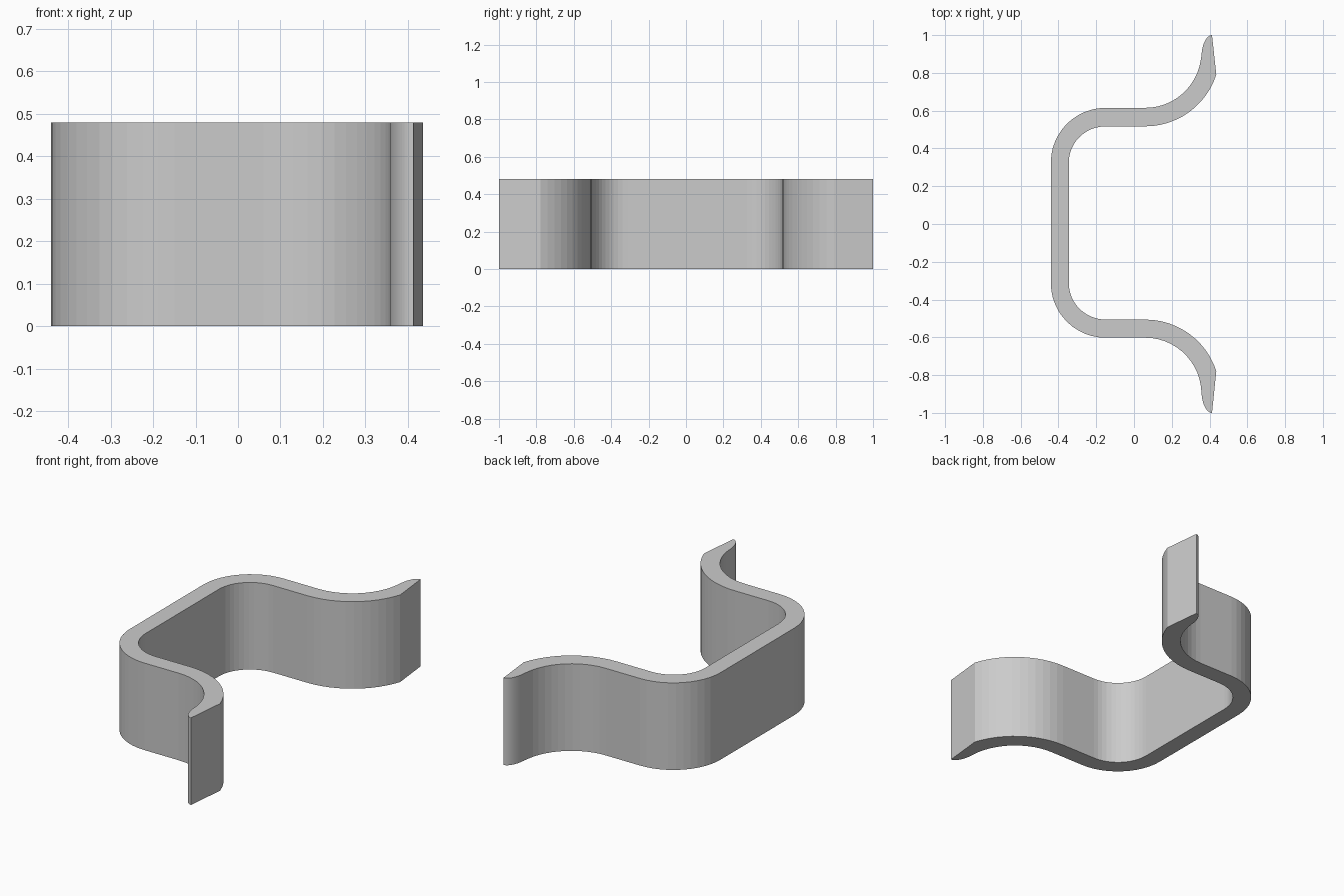
import bpy, bmesh
from math import cos, sin, radians

cube = bpy.data.objects.get("Cube")
if cube:
    bpy.data.objects.remove(cube, do_unlink=True)

HEIGHT = 0.48
STEPS = 12

grey = bpy.data.materials.new("plain grey")
grey.use_nodes = True
grey.diffuse_color = (0.6, 0.6, 0.6, 1)
grey.node_tree.nodes["Principled BSDF"].inputs["Base Color"].default_value = (0.6, 0.6, 0.6, 1)


def arc(cx, cy, rx, ry, start, end):
    angles = [radians(start + (end - start) * i / STEPS) for i in range(STEPS + 1)]
    return [(cx + rx * cos(a), cy + ry * sin(a)) for a in angles]


def half_profile(outer, inner):
    """Outer and inner edges of one arm, from the back plate to the flared tip."""
    bend_y = outer - 0.288
    flare_y = outer + 0.298
    outside = arc(-0.15, bend_y, 0.29, 0.288, 180, 90)
    outside += arc(0.06, flare_y, 0.297, 0.298, -90, -8)
    # Rounded nose ending in the sharp tip
    outside += arc(0.413, 0.88, 0.056, 0.12, 175, 90)
    inside = arc(-0.15, bend_y, 0.195, inner - bend_y, 180, 90)
    inside += arc(0.06, flare_y, 0.395, flare_y - inner, -90, -18)
    return outside, inside


# Closed outline: the lower arm is the mirrored upper arm
out_up, in_up = half_profile(0.615, 0.517)
out_low, in_low = ([(x, -y) for x, y in edge] for edge in half_profile(0.602, 0.506))
outline = out_up + in_up[::-1] + in_low + out_low[::-1]

# Extrude the outline into the clip strip
bm = bmesh.new()
base = bm.faces.new([bm.verts.new((x, y, 0)) for x, y in outline])
extruded = bmesh.ops.extrude_face_region(bm, geom=[base], use_keep_orig=True)
top_verts = [v for v in extruded["geom"] if isinstance(v, bmesh.types.BMVert)]
bmesh.ops.translate(bm, verts=top_verts, vec=(0, 0, HEIGHT))
bmesh.ops.recalc_face_normals(bm, faces=bm.faces)

mesh = bpy.data.meshes.new("spring_clip")
bm.to_mesh(mesh)
bm.free()
mesh.materials.append(grey)
clip = bpy.data.objects.new("spring_clip", mesh)
bpy.context.collection.objects.link(clip)
